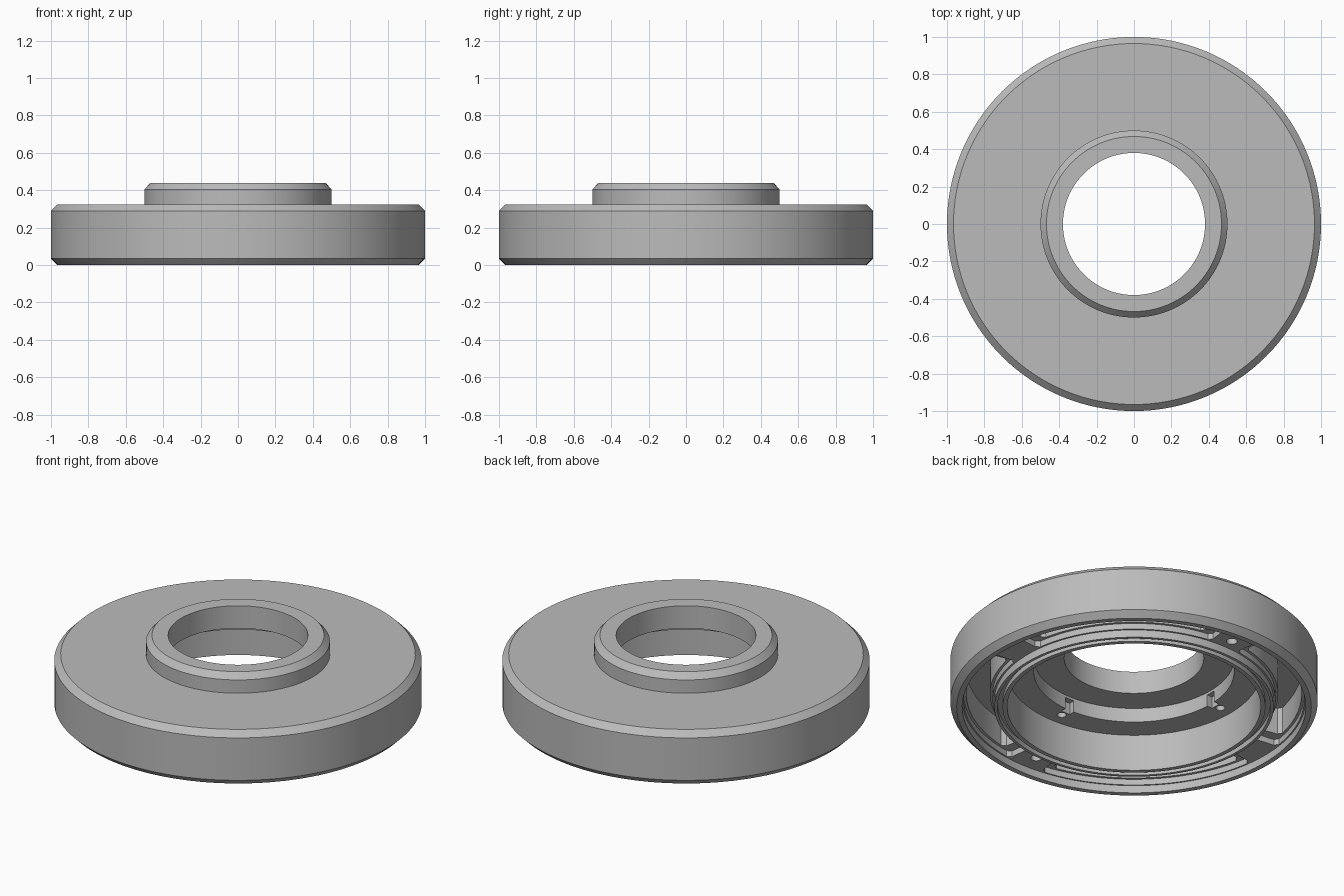
import bpy, bmesh
from math import sin, cos, pi, radians

cube = bpy.data.objects.get("Cube")
if cube:
    bpy.data.objects.remove(cube)

metal = bpy.data.materials.new("satin_grey")
metal.use_nodes = True
GREY = (0.5, 0.5, 0.5, 1)
metal.diffuse_color = GREY
metal.node_tree.nodes["Principled BSDF"].inputs["Base Color"].default_value = GREY


def add_object(name, bm):
    bmesh.ops.recalc_face_normals(bm, faces=bm.faces)
    mesh = bpy.data.meshes.new(name)
    bm.to_mesh(mesh)
    bm.free()
    mesh.materials.append(metal)
    ob = bpy.data.objects.new(name, mesh)
    bpy.context.collection.objects.link(ob)
    return ob


def lathe(name, profile, steps=128):
    """Revolve a closed (radius, height) profile around z."""
    bm = bmesh.new()
    rings = [[bm.verts.new((r * cos(2 * pi * i / steps), r * sin(2 * pi * i / steps), z))
              for r, z in profile] for i in range(steps)]
    n = len(profile)
    for i in range(steps):
        a, b = rings[i], rings[(i + 1) % steps]
        for j in range(n):
            k = (j + 1) % n
            bm.faces.new((a[j], b[j], b[k], a[k]))
    return add_object(name, bm)


def prism(bm, outline, z0, z1):
    """Extrude an xy outline between two heights."""
    low = [bm.verts.new((x, y, z0)) for x, y in outline]
    high = [bm.verts.new((x, y, z1)) for x, y in outline]
    bm.faces.new(low)
    bm.faces.new(high)
    for i in range(len(outline)):
        k = (i + 1) % len(outline)
        bm.faces.new((low[i], low[k], high[k], high[i]))


def arc(radius, start, end, steps=28):
    angles = [radians(start + (end - start) * i / steps) for i in range(steps + 1)]
    return [(radius * cos(a), radius * sin(a)) for a in angles]


def sector(r0, r1, mid, half, corner=0.02):
    """Annular slot outline with clipped corners."""
    trim = half - 1.5
    return (arc(r1, mid - trim, mid + trim)
            + arc(r1 - corner, mid + half, mid + half, 1)[:1]
            + arc(r0 + corner, mid + half, mid + half, 1)[:1]
            + arc(r0, mid + trim, mid - trim)
            + arc(r0 + corner, mid - half, mid - half, 1)[:1]
            + arc(r1 - corner, mid - half, mid - half, 1)[:1])


def circle(radius, distance, angle):
    cx, cy = distance * cos(radians(angle)), distance * sin(radians(angle))
    return [(cx + x, cy + y) for x, y in arc(radius, 0, 345, 23)]


def cut(target, outlines, z0, z1):
    """Subtract prisms from the target."""
    bm = bmesh.new()
    for outline in outlines:
        prism(bm, outline, z0, z1)
    cutter = add_object("cutter", bm)
    cutter.hide_render = True
    mod = target.modifiers.new("cut", 'BOOLEAN')
    mod.operation = 'DIFFERENCE'
    mod.solver = 'EXACT'
    mod.object = cutter
    bpy.context.view_layer.objects.active = target
    bpy.ops.object.modifier_apply(modifier=mod.name)
    bpy.data.objects.remove(cutter)


# Flanged cap: hub and bore, chamfered rim, grooved inner ring, stepped recess
cap = lathe("flanged_cap", [
    (.38, .44), (.468, .44), (.5, .405), (.5, .325), (.965, .325), (1, .29),
    (1, .035), (.965, 0), (.935, 0), (.935, .045), (.76, .045), (.76, 0),
    (.743, 0), (.743, .03), (.715, .03), (.715, 0), (.69, 0), (.69, .22),
    (.545, .22), (.545, .305), (.38, .305)])

# Four underside pockets with a shallow ledge, separated by spokes
diagonals = [45, 135, 225, 315]
axes = [0, 90, 180, 270]
cut(cap, [sector(.77, .927, a, 38) for a in diagonals], .02, .08)
cut(cap, [sector(.785, .912, a, 34) for a in diagonals], .06, .24)

# Screw holes in the recess floor and in two of the spokes
cut(cap, [circle(.025, .613, a) for a in axes], .15, .28)
cut(cap, [circle(.03, .828, a) for a in (90, 270)], .01, .2)

# Small notches in the inner step
cut(cap, [arc(.58, a - 3, a + 3, 4) + arc(.53, a + 3, a - 3, 4) for a in axes], .2, .29)

# Smooth round walls, crisp edges
bpy.ops.object.select_all(action='DESELECT')
cap.select_set(True)
bpy.context.view_layer.objects.active = cap
bpy.ops.object.shade_smooth_by_angle(angle=radians(25))
